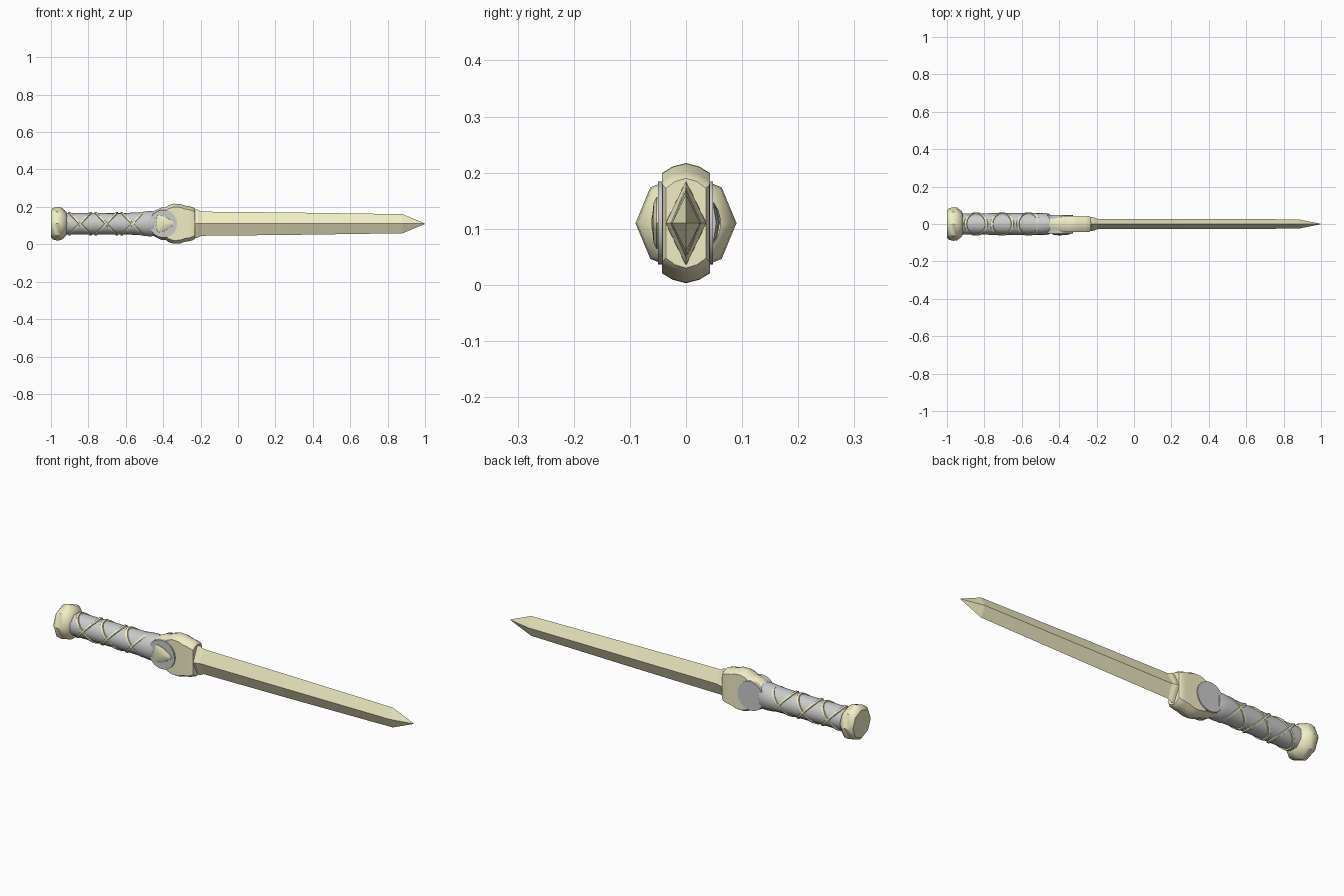
import bpy, bmesh, math

if "Cube" in bpy.data.objects:
    bpy.data.objects.remove(bpy.data.objects["Cube"])

ZC = 0.11  # height of the sword's long axis

cream = bpy.data.materials.new("cream")
cream.diffuse_color = (0.88, 0.85, 0.56, 1)
cream.use_nodes = True
cream.node_tree.nodes["Principled BSDF"].inputs["Base Color"].default_value = cream.diffuse_color


def finish(ob, mat=None, angle=None):
    if mat:
        ob.data.materials.append(mat)
    if angle:
        bpy.ops.object.select_all(action='DESELECT')
        ob.select_set(True)
        bpy.context.view_layer.objects.active = ob
        bpy.ops.object.shade_smooth_by_angle(angle=math.radians(angle))
    return ob


def loft(name, stations, mat=None, angle=None):
    """Join cross-sections [(x, [(y, z), ...]), ...] along x and cap both ends."""
    bm = bmesh.new()
    rings = [[bm.verts.new((x, y, ZC + z)) for y, z in sec] for x, sec in stations]
    n = len(rings[0])
    for a, b in zip(rings, rings[1:]):
        for i in range(n):
            bm.faces.new((a[i], a[(i + 1) % n], b[(i + 1) % n], b[i]))
    bm.faces.new(rings[0])
    bm.faces.new(rings[-1])
    bmesh.ops.remove_doubles(bm, verts=bm.verts, dist=1e-5)
    bmesh.ops.recalc_face_normals(bm, faces=bm.faces)
    me = bpy.data.meshes.new(name)
    bm.to_mesh(me)
    bm.free()
    ob = bpy.data.objects.new(name, me)
    bpy.context.collection.objects.link(ob)
    return finish(ob, mat, angle)


def ngon(n, ry, rz):
    return [(ry * math.cos(2 * math.pi * i / n), rz * math.sin(2 * math.pi * i / n))
            for i in range(n)]


def guard_section(w, h):
    q = [(w, h - 0.018), (w * 0.55, h - 0.006), (0, h)]
    top = q + [(-y, z) for y, z in q[1::-1]]
    return top + [(-y, -z) for y, z in top]


# Blade: diamond section with a pointed tip, and a collar at its root
loft("blade", [(-0.24, ngon(4, 0.028, 0.065)), (0.27, ngon(4, 0.027, 0.060)),
               (0.88, ngon(4, 0.025, 0.051)), (0.998, ngon(4, 0.001, 0.002))], cream)
loft("blade_collar", [(-0.25, ngon(4, 0.037, 0.076)), (-0.215, ngon(4, 0.036, 0.075)),
                      (-0.195, ngon(4, 0.028, 0.064))], cream)

# Guard: thick rounded block with stepped lobes top and bottom
guard = [(-0.452, 0.038, 0.066), (-0.44, 0.042, 0.072), (-0.41, 0.043, 0.086),
         (-0.385, 0.043, 0.088), (-0.37, 0.043, 0.099), (-0.345, 0.043, 0.107),
         (-0.31, 0.043, 0.106), (-0.285, 0.043, 0.097), (-0.26, 0.043, 0.093),
         (-0.24, 0.042, 0.087), (-0.230, 0.036, 0.080)]
loft("guard", [(x, guard_section(w, h)) for x, w, h in guard], cream, 40)

# Grip: grey, flaring toward the guard
grip = [(-0.94, 0.057, 0.057), (-0.60, 0.058, 0.058), (-0.53, 0.059, 0.060),
        (-0.50, 0.060, 0.065), (-0.47, 0.058, 0.068), (-0.45, 0.054, 0.066)]
loft("grip", [(x, ngon(16, ry, rz)) for x, ry, rz in grip], None, 40)

# Pommel: eight-sided cap
pommel = [(-1.0, 0.072), (-0.99, 0.084), (-0.965, 0.09), (-0.945, 0.087),
          (-0.925, 0.071), (-0.915, 0.058)]
loft("pommel", [(x, ngon(8, r, r)) for x, r in pommel], cream, 40)

# Crossed wraps: pairs of slanted rings around the grip
for k, cx in enumerate((-0.845, -0.705, -0.565)):
    for s in (-1, 1):
        stations, n = [], 32
        bm = bmesh.new()
        rings = []
        for i in range(n):
            a = 2 * math.pi * i / n
            ring = []
            for dx, dr in ((-0.009, -0.004), (-0.006, 0.004), (0.006, 0.004), (0.009, -0.004)):
                r = 0.058 + dr
                ring.append(bm.verts.new((cx + s * 0.056 * math.sin(a) + dx,
                                          r * math.cos(a), ZC + r * math.sin(a))))
            rings.append(ring)
        for i in range(n):
            a, b = rings[i], rings[(i + 1) % n]
            for j in range(4):
                bm.faces.new((a[j], a[(j + 1) % 4], b[(j + 1) % 4], b[j]))
        bmesh.ops.recalc_face_normals(bm, faces=bm.faces)
        name = f"grip_wrap_{k}_{'a' if s < 0 else 'b'}"
        me = bpy.data.meshes.new(name)
        bm.to_mesh(me)
        bm.free()
        ob = bpy.data.objects.new(name, me)
        bpy.context.collection.objects.link(ob)
        finish(ob, cream, 50)

# Round grey medallion through both faces of the guard
bpy.ops.mesh.primitive_cylinder_add(vertices=32, radius=0.074, depth=0.098,
                                    location=(-0.40, -0.001, ZC),
                                    rotation=(math.pi / 2, 0, 0))
disc = bpy.context.object
disc.name = "medallion"
finish(disc, None, 40)

# Domed triangular gem on the front of the medallion
tri = [(0.062, 0), (0.05, 0.012), (0.015, 0.036), (-0.022, 0.047), (-0.034, 0.042),
       (-0.039, 0), (-0.034, -0.042), (-0.022, -0.047), (0.015, -0.036), (0.05, -0.012)]
bm = bmesh.new()
layers = [[bm.verts.new((-0.40 + x * s, y, ZC + z * s)) for x, z in tri]
          for s, y in ((1, -0.045), (0.97, -0.053), (0.75, -0.058))]
n = len(tri)
for a, b in zip(layers, layers[1:]):
    for i in range(n):
        bm.faces.new((a[i], a[(i + 1) % n], b[(i + 1) % n], b[i]))
bm.faces.new(layers[0])
tip = bm.verts.new((-0.40, -0.061, ZC))
for i in range(n):
    bm.faces.new((layers[-1][i], layers[-1][(i + 1) % n], tip))
bmesh.ops.recalc_face_normals(bm, faces=bm.faces)
me = bpy.data.meshes.new("gem")
bm.to_mesh(me)
bm.free()
gem = bpy.data.objects.new("gem", me)
bpy.context.collection.objects.link(gem)
finish(gem, cream, 40)
